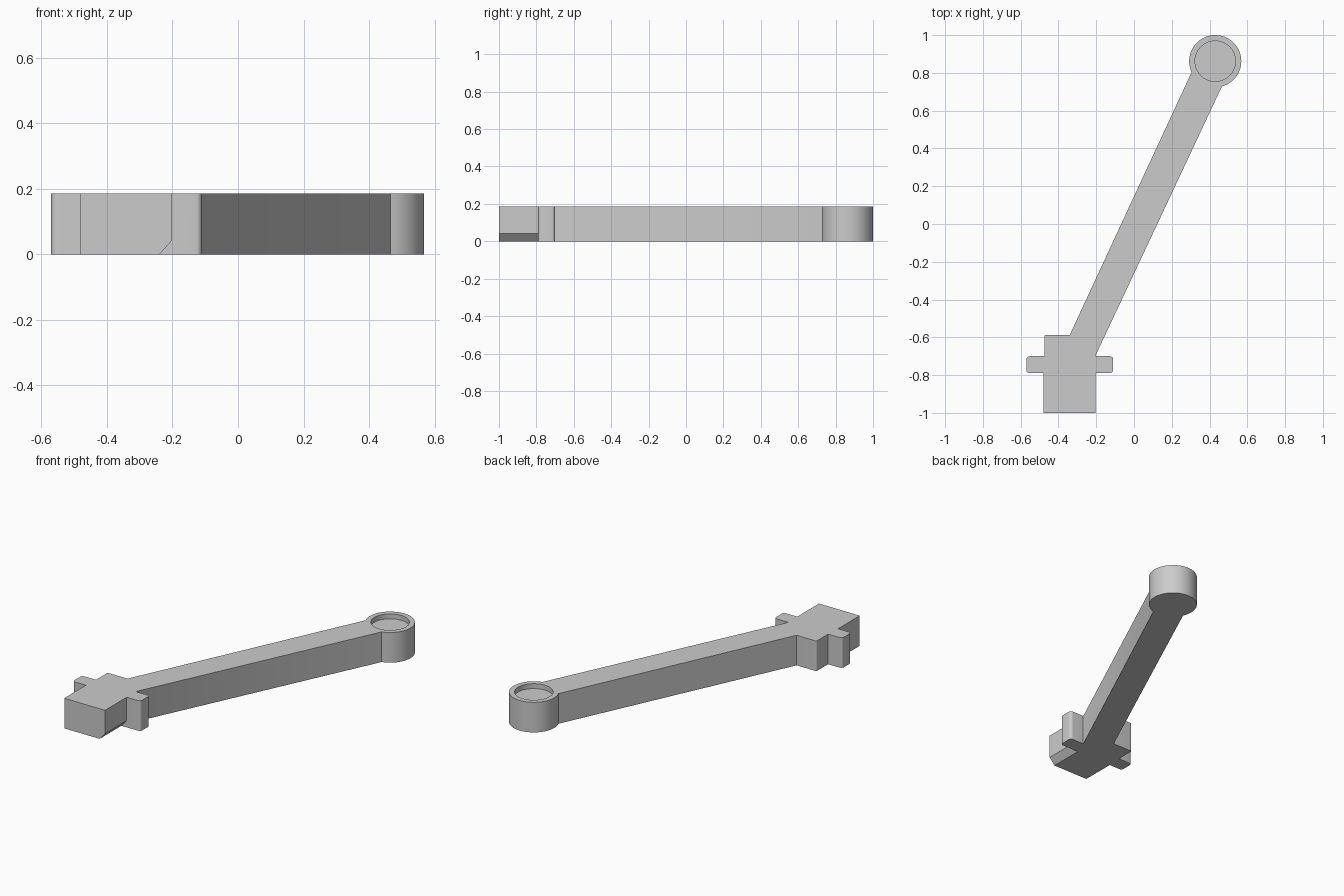
import bpy
import bmesh
from math import cos, sin, radians, pi
from mathutils import Vector

if "Cube" in bpy.data.objects:
    bpy.data.objects.remove(bpy.data.objects["Cube"], do_unlink=True)

HEIGHT = 0.185
RING_CENTRE = Vector((0.43, 0.862))
RING_RADIUS = 0.138
POCKET_RADIUS = 0.107
POCKET_DEPTH = 0.03

grey = bpy.data.materials.new("plain grey")
grey.use_nodes = True
grey.diffuse_color = (0.6, 0.6, 0.6, 1)
grey.node_tree.nodes["Principled BSDF"].inputs["Base Color"].default_value = (0.6, 0.6, 0.6, 1)


def prism(name, points, direction):
    """Extrude a closed 3D outline along a direction."""
    bm = bmesh.new()
    face = bm.faces.new([bm.verts.new(p) for p in points])
    result = bmesh.ops.extrude_face_region(bm, geom=[face], use_keep_orig=True)
    moved = [g for g in result["geom"] if isinstance(g, bmesh.types.BMVert)]
    bmesh.ops.translate(bm, verts=moved, vec=direction)
    bmesh.ops.recalc_face_normals(bm, faces=bm.faces[:])
    mesh = bpy.data.meshes.new(name)
    bm.to_mesh(mesh)
    bm.free()
    mesh.materials.append(grey)
    obj = bpy.data.objects.new(name, mesh)
    bpy.context.collection.objects.link(obj)
    return obj


def arc(centre, radius, start, end, steps):
    angles = [radians(start + (end - start) * i / steps) for i in range(steps + 1)]
    return [Vector((centre.x + radius * cos(a), centre.y + radius * sin(a))) for a in angles]


def rounded(x, y, radius, start, turn=90):
    """Rounded outer corner at (x, y), starting at the given angle."""
    middle = radians(start + turn / 2)
    sx, sy = (1 if cos(middle) > 0 else -1), (1 if sin(middle) > 0 else -1)
    return arc(Vector((x - sx * radius, y - sy * radius)), radius, start, start + turn, 6)


def cut(target, cutter):
    cutter.hide_render = True
    mod = target.modifiers.new("cut", 'BOOLEAN')
    mod.operation = 'DIFFERENCE'
    mod.solver = 'EXACT'
    mod.object = cutter
    bpy.context.view_layer.objects.active = target
    bpy.ops.object.modifier_apply(modifier=mod.name)
    bpy.data.objects.remove(cutter, do_unlink=True)


# Outline, counter-clockwise: block end, right tab, arm, ring, left tab
left, right = -0.48, -0.203
tab_low, tab_high, tab_r = -0.79, -0.70, 0.018
outline = [Vector((left, -1)), Vector((right, -1)), Vector((right, tab_low))]
outline += rounded(-0.11, tab_low, tab_r, -90)
outline += rounded(-0.11, tab_high, tab_r, 0)
outline += [Vector((right, tab_high)), Vector((right, -0.695))]
outline += arc(RING_CENTRE, RING_RADIUS, -75, 205, 56)
outline += [Vector((-0.34, -0.587))]
outline += rounded(-0.475, -0.587, 0.008, 90)
outline += [Vector((-0.475, tab_high))]
outline += rounded(-0.57, tab_high, tab_r, 90)
outline += rounded(-0.57, tab_low, tab_r, 180)
outline += [Vector((left, tab_low))]
lever = prism("lever_arm", [p.to_3d() for p in outline], (0, 0, HEIGHT))

# Round pocket in the top of the ring end
circle = arc(RING_CENTRE, POCKET_RADIUS, 0, 360, 64)[:-1]
floor = HEIGHT - POCKET_DEPTH
cut(lever, prism("pocket_cutter", [(p.x, p.y, floor) for p in circle], (0, 0, 0.1)))

# Chamfer along one lower edge of the block, ending at the tab
wedge = [(-0.275, -0.04), (-0.168, -0.04), (-0.168, 0.08)]
cut(lever, prism("chamfer_cutter", [(x, -1.1, z) for x, z in wedge], (0, 1.1 + tab_low, 0)))

# Smooth round walls, crisp edges
bpy.ops.object.select_all(action='DESELECT')
lever.select_set(True)
bpy.context.view_layer.objects.active = lever
bpy.ops.object.shade_smooth_by_angle(angle=pi / 6)
